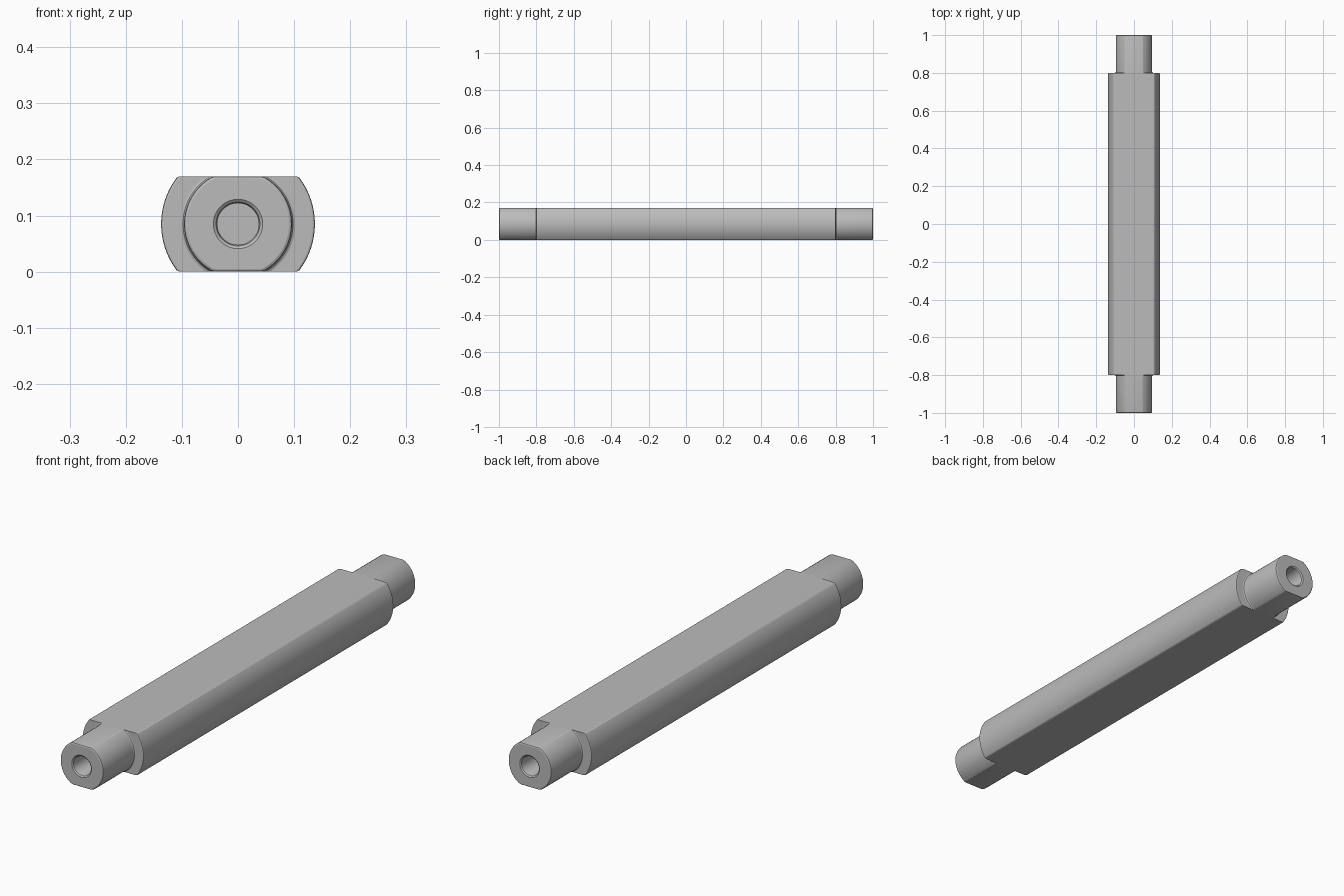
import bpy, bmesh
from math import asin, cos, sin, pi, sqrt

cube = bpy.data.objects.get("Cube")
if cube:
    bpy.data.objects.remove(cube, do_unlink=True)

HALF = 0.085      # half thickness between the two flats
STEPS = 40        # segments along each round side

steel = bpy.data.materials.new("grey steel")
steel.use_nodes = True
steel.diffuse_color = (0.5, 0.5, 0.5, 1)
steel.node_tree.nodes["Principled BSDF"].inputs["Base Color"].default_value = (0.5, 0.5, 0.5, 1)


def section(r, h):
    """Circle of radius r with flats at +-h and eased corners, as (x, z)."""
    if r <= h:
        side = [(r * cos(a), r * sin(a)) for a in
                (-pi / 2 + pi * i / (STEPS + 2) for i in range(STEPS + 3))]
    else:
        limit = asin(h / r)
        ease = 0.003 / r
        arc = [(limit - ease) * (2 * i / STEPS - 1) for i in range(STEPS + 1)]
        side = [(r * cos(a), r * sin(a)) for a in arc]
        corner = sqrt(r * r - h * h) - 0.003
        side = [(corner, -h)] + side + [(corner, h)]
    return side + [(-x, -z) for x, z in side]


# Half profile from the bottom of the end bore outwards: (y, radius, half thickness)
bore = [(0.85, 0.037, HALF), (0.988, 0.037, HALF), (0.996, 0.039, HALF), (1.0, 0.044, HALF)]
journal = [(1.0, 0.091, 0.081), (0.998, 0.095, 0.084), (0.994, 0.096, HALF), (0.806, 0.096, HALF)]
shoulder = [(0.802, 0.098, HALF), (0.8, 0.102, HALF), (0.8, 0.133, HALF),
            (0.799, 0.136, HALF), (0.796, 0.137, HALF)]
half = bore + journal + shoulder
profile = half + [(-y, r, h) for y, r, h in reversed(half)]

# Loft the sections into one closed shaft
bm = bmesh.new()
rings = [[bm.verts.new((x, y, z + HALF)) for x, z in section(r, h)] for y, r, h in profile]
for a, b in zip(rings, rings[1:]):
    for i in range(len(a)):
        j = (i + 1) % len(a)
        bm.faces.new((a[i], a[j], b[j], b[i]))
bm.faces.new(rings[0])
bm.faces.new(rings[-1])
bmesh.ops.remove_doubles(bm, verts=bm.verts, dist=0.00001)
bmesh.ops.recalc_face_normals(bm, faces=bm.faces)

mesh = bpy.data.meshes.new("shaft")
bm.to_mesh(mesh)
bm.free()
mesh.materials.append(steel)
shaft = bpy.data.objects.new("shaft", mesh)
bpy.context.collection.objects.link(shaft)

# Smooth round sides, crisp flats
bpy.ops.object.select_all(action="DESELECT")
shaft.select_set(True)
bpy.context.view_layer.objects.active = shaft
bpy.ops.object.shade_smooth_by_angle(angle=pi / 12)
